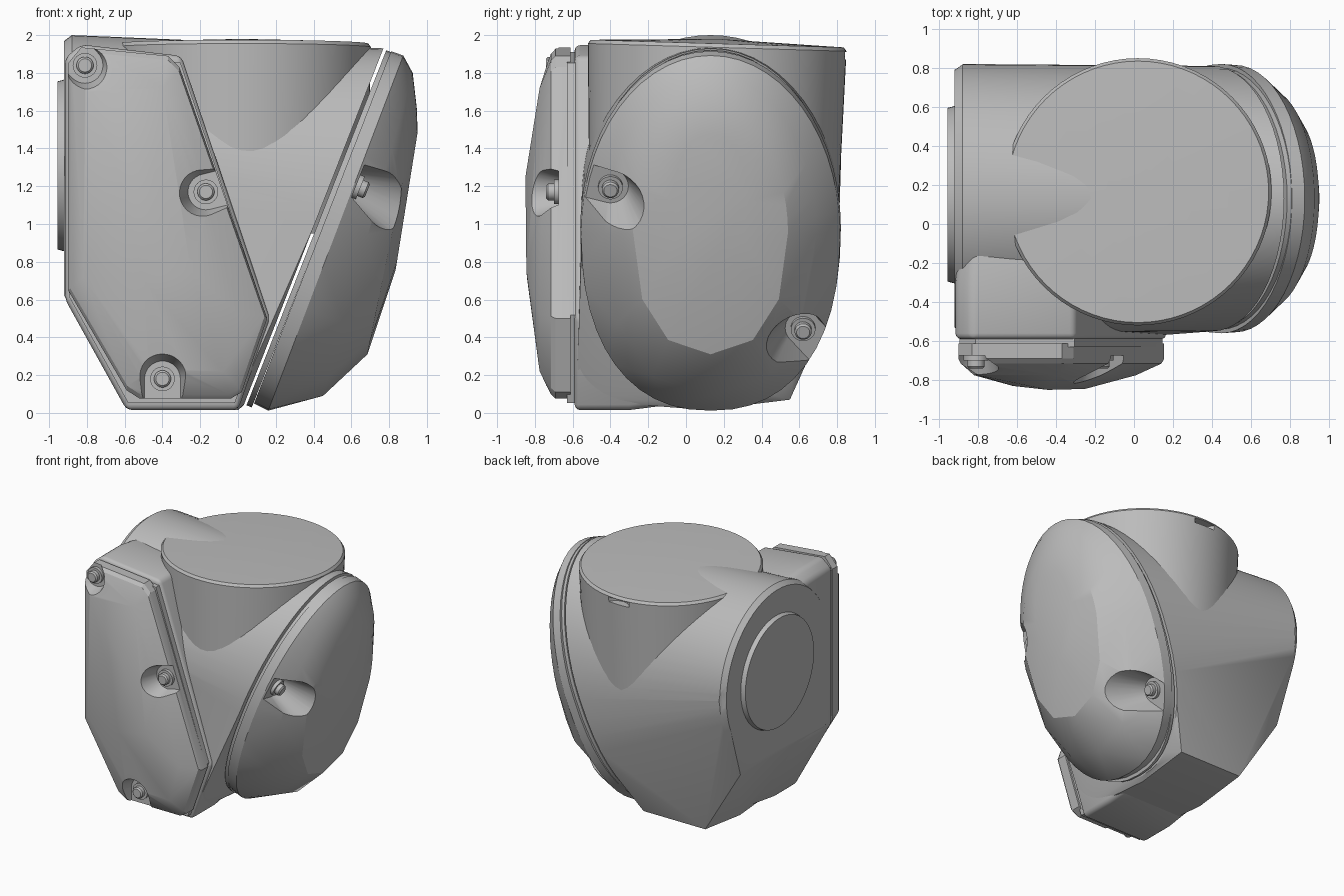
import bpy, bmesh, math
from mathutils import Vector

if "Cube" in bpy.data.objects:
    bpy.data.objects.remove(bpy.data.objects["Cube"], do_unlink=True)

grey = bpy.data.materials.new("light grey")
grey.use_nodes = True
COLOR = (0.5, 0.5, 0.5, 1)
grey.diffuse_color = COLOR
grey.node_tree.nodes["Principled BSDF"].inputs["Base Color"].default_value = COLOR

CY = 0.13  # shared centre line of the barrel and the oval cover


def activate(ob):
    bpy.ops.object.select_all(action='DESELECT')
    ob.select_set(True)
    bpy.context.view_layer.objects.active = ob


def smooth(ob, deg=24):
    activate(ob)
    bpy.ops.object.shade_smooth_by_angle(angle=math.radians(deg))


def hull(name, points):
    """Closed convex solid around a set of points."""
    bm = bmesh.new()
    for p in points:
        bm.verts.new(p)
    res = bmesh.ops.convex_hull(bm, input=bm.verts[:])
    junk = {g for g in res["geom_interior"] + res["geom_unused"] if isinstance(g, bmesh.types.BMVert)}
    bmesh.ops.delete(bm, geom=list(junk), context='VERTS')
    bmesh.ops.dissolve_limit(bm, angle_limit=math.radians(0.5), verts=bm.verts[:], edges=bm.edges[:])
    bmesh.ops.recalc_face_normals(bm, faces=bm.faces[:])
    me = bpy.data.meshes.new(name)
    bm.to_mesh(me)
    bm.free()
    me.materials.append(grey)
    ob = bpy.data.objects.new(name, me)
    bpy.context.collection.objects.link(ob)
    return ob


def cut(ob, cutter):
    mod = ob.modifiers.new("pocket", 'BOOLEAN')
    mod.object, mod.operation, mod.solver = cutter, 'DIFFERENCE', 'EXACT'
    activate(ob)
    bpy.ops.object.modifier_apply(modifier=mod.name)
    bpy.data.objects.remove(cutter, do_unlink=True)


def bevel(ob, width):
    mod = ob.modifiers.new("edge", 'BEVEL')
    mod.width, mod.segments, mod.angle_limit = width, 3, math.radians(25)
    activate(ob)
    bpy.ops.object.modifier_apply(modifier=mod.name)


def disc(centre, axis, r, n=32):
    """Circle of points around an axis."""
    c, a = Vector(centre), Vector(axis).normalized()
    u = a.orthogonal().normalized()
    v = a.cross(u)
    return [c + r * (math.cos(t) * u + math.sin(t) * v)
            for t in (2 * math.pi * i / n for i in range(n))]


def oval(low, high, half, lower=24):
    """Tilted oval between two (x, z) points, with a coarser lower half."""
    angles = [math.pi * i / 28 for i in range(28)]
    angles += [math.pi * (1 + i / lower) for i in range(lower)]
    pts = []
    for t in angles:
        c, s = math.cos(t), math.sin(t)
        if s < 0:
            c = math.copysign(abs(c) ** 0.87, c)
            s = -abs(s) ** 0.87
        f = (s + 1) / 2
        pts.append(Vector((low[0] + f * (high[0] - low[0]), CY + half * c,
                           low[1] + f * (high[1] - low[1]))))
    return pts


def plate(outline, y, scale=1.0):
    """Outline in x and z placed at depth y, scaled about its middle."""
    cx, cz = -0.4, 0.98
    return [Vector((cx + (x - cx) * scale, y, cz + (z - cz) * scale)) for x, z in outline]


def pocket(ob, floor, axis, outward):
    """Open-ended flared recess with a bolt standing in it."""
    floor, axis, out = Vector(floor), Vector(axis).normalized(), Vector(outward).normalized()
    pts = []
    for depth, r in ((0, 0.095), (0.35, 0.21)):
        ring = disc(floor + axis * depth, axis, r)
        pts += ring + [p + out * 0.35 for p in ring]
    cut(ob, hull("pocket_cutter", pts))
    head = hull("bolt_washer", disc(floor - axis * 0.03, axis, 0.065) + disc(floor + axis * 0.025, axis, 0.065))
    tip = hull("bolt_head", disc(floor, axis, 0.045) + disc(floor + axis * 0.055, axis, 0.045)
               + disc(floor + axis * 0.065, axis, 0.035))
    smooth(head)
    smooth(tip)


# Main housing: round end on one side, slanted oval on the other, tapered base
pts = disc((-0.88, CY, 1.31), (1, 0, 0), 0.69, 64) + disc((-0.92, CY, 1.31), (1, 0, 0), 0.66, 64)
pts += oval((0.03, 0.04), (0.77, 1.93), 0.68)
for x in (-0.56, 0.0):
    pts += [(x, -0.58, 0.07), (x, 0.1, 0.015), (x, 0.55, 0.07)]
pts += [(-0.92, -0.5, 0.62), (-0.9, 0.58, 0.62)]
housing = hull("housing", pts)
for where, size in (((-0.92, 0.83, 1.31), (0.05, 0.04, 0.17)),):
    cut(housing, hull("slot_cutter", [Vector(where) + Vector([a * b for a, b in zip(p, size)])
                                      for k in (-0.8, 0, 0.8)
                                      for p in disc((0, 0, k), (0, 0, 1), math.sqrt(1 - k * k), 16)]))
smooth(housing, 20)

# Round plate on the end of the barrel
end_plate = hull("end_plate", disc((-0.9, 0.15, 1.31), (1, 0, 0), 0.46, 64)
                 + disc((-0.955, 0.15, 1.31), (1, 0, 0), 0.445, 64))
smooth(end_plate)

# Upright neck with a slightly crowned top
neck = hull("neck", disc((0.02, 0.145, 0.95), (0, 0, 1), 0.655, 72)
            + disc((0.02, 0.165, 1.935), (0, 0.03, 1), 0.685, 72)
            + disc((0.02, 0.165, 1.955), (0, 0.03, 1), 0.67, 72) + [(0.02, 0.165, 1.98)])
cut(neck, hull("neck_slot_cutter", disc((0.02, 0.88, 1.87), (0, 0, 1), 0.1, 16)
               + disc((0.02, 0.88, 1.91), (0, 0, 1), 0.1, 16)))
smooth(neck)

# Block behind the front cover
OUTLINE = [(-0.915, 0.6), (-0.915, 1.88), (-0.83, 1.95), (-0.3, 1.89),
           (0.17, 0.5), (0.0, 0.015), (-0.59, 0.015)]
block = hull("cover_mount", plate(OUTLINE, -0.59) + plate(OUTLINE, -0.3)
             + plate(OUTLINE, 0.0, 0.96))
bevel(block, 0.03)
smooth(block, 30)

# Seal between mount and front cover
hull("front_seal", plate(OUTLINE, -0.58, 0.96) + plate(OUTLINE, -0.63, 0.96))

# Faceted front cover with a raised ridge
rim = [(-0.9, 0.65), (-0.9, 1.85), (-0.83, 1.935), (-0.37, 1.89), (-0.31, 1.83),
       (0.155, 0.5), (0.02, 0.11), (-0.04, 0.075), (-0.52, 0.075), (-0.59, 0.12)]
inner = [(-0.82, 0.72), (-0.8, 1.7), (-0.4, 1.72), (0.01, 0.52), (-0.08, 0.22), (-0.48, 0.22)]
cover = hull("front_cover", plate(rim, -0.612) + plate(rim, -0.69) + plate(rim, -0.715, 0.975)
             + plate(inner, -0.775)
             + [(-0.62, -0.83, 1.25), (-0.44, -0.85, 1.25), (-0.5, -0.84, 0.7), (-0.25, -0.845, 0.75)])
for x, z, out in ((-0.81, 1.84, (-1, 0, 1)), (-0.17, 1.17, (1, 0, 0.25)), (-0.4, 0.18, (0, 0, -1))):
    pocket(cover, (x, -0.675, z), (0, -1, 0), out)
smooth(cover, 22)

# Seal and lip around the slanted oval
NORMAL = Vector((0.93, 0, -0.37))
base = oval((0.045, 0.04), (0.785, 1.92), 0.67)
seal = hull("oval_seal", base + [p + NORMAL * 0.03 for p in base])
smooth(seal)

# Domed oval cover, deepest towards the bottom
dome = hull("oval_cover", oval((0.085, 0.05), (0.81, 1.915), 0.69)
            + oval((0.16, 0.012), (0.875, 1.892), 0.685)
            + oval((0.45, 0.09), (0.925, 1.8), 0.56, 6)
            + oval((0.685, 0.31), (0.948, 1.6), 0.41, 6)
            + oval((0.835, 0.76), (0.95, 1.48), 0.2, 6))
for y, z, out in ((-0.4, 1.2, (0.1, -1, 0.25)), (0.62, 0.45, (-0.3, 0.7, -0.75))):
    pocket(dome, (0.16 + (z - 0.03) * 0.397, y, z), NORMAL, out)
smooth(dome, 22)
